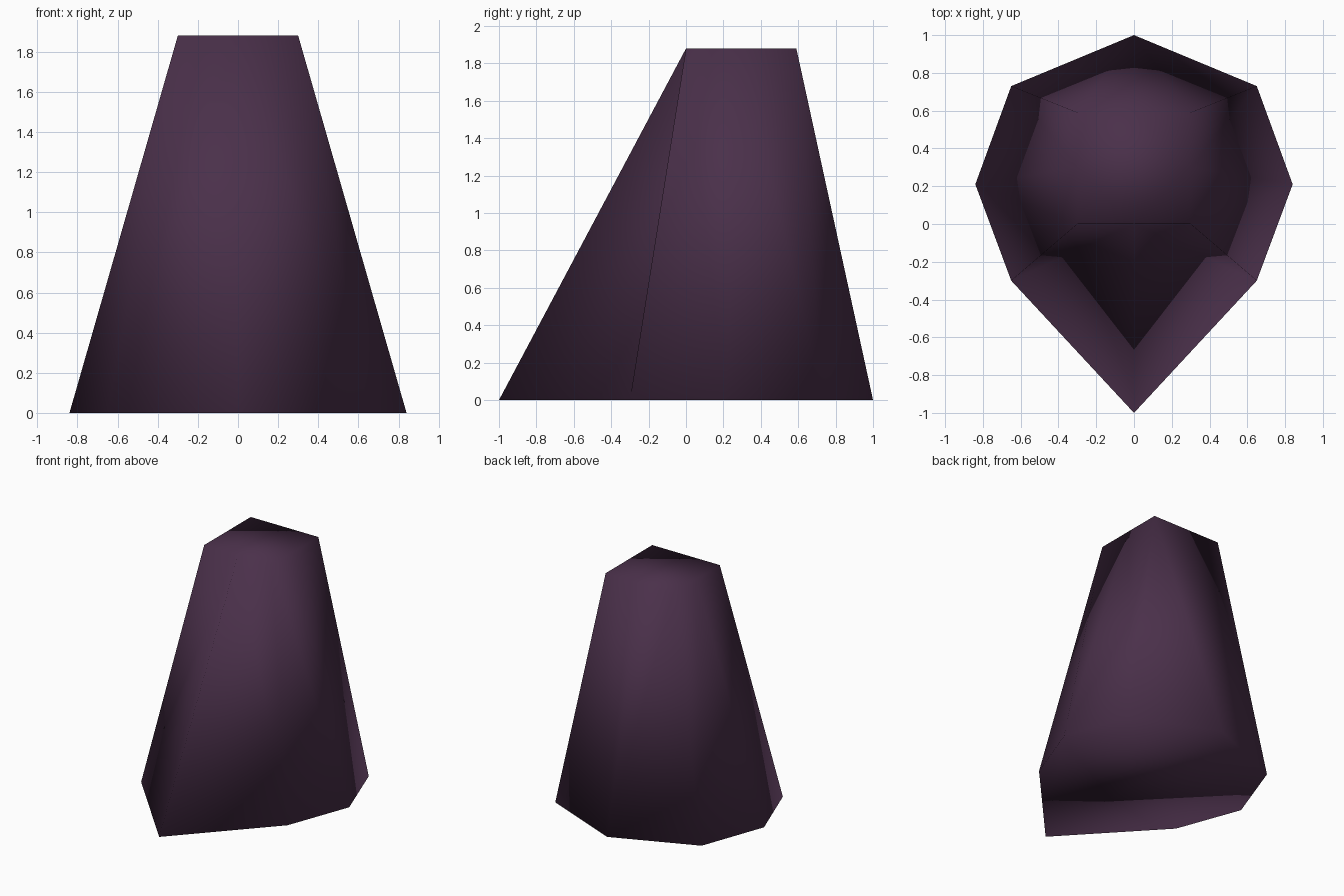
import bpy, bmesh

if "Cube" in bpy.data.objects:
    bpy.data.objects.remove(bpy.data.objects["Cube"])

# Cloak colour
cloth = bpy.data.materials.new("dark plum cloth")
cloth.diffuse_color = (0.0685, 0.0295, 0.0685, 1)
cloth.use_nodes = True
cloth.node_tree.nodes["Principled BSDF"].inputs["Base Color"].default_value = cloth.diffuse_color

HEIGHT = 1.88
# Half outlines (x, y) from front to back, mirrored across x = 0
hem_half = [(0, -1.0), (0.65, -0.30), (0.84, 0.21), (0.65, 0.73), (0, 1.0)]
neck_half = [(0, 0), (0.30, 0), (0.30, 0.30), (0.30, 0.59), (0, 0.59)]


def mirrored_ring(half, z):
    pts = half + [(-x, y) for x, y in reversed(half) if x > 0]
    return [bm.verts.new((x, y, z)) for x, y in pts]


# Cloak body: eight-sided pointed hem folding up to a square neck
bm = bmesh.new()
hem = mirrored_ring(hem_half, 0)
neck = mirrored_ring(neck_half, HEIGHT)
bm.faces.new(list(reversed(hem)))
bm.faces.new(neck)
for i in range(4):
    # each panel folds from its front neck point to its rear hem point, both sides
    for a, b in ((i, i + 1), (-i % 8, -(i + 1) % 8)):
        bm.faces.new((hem[a], hem[b], neck[a]))
        bm.faces.new((neck[a], hem[b], neck[b]))
bmesh.ops.recalc_face_normals(bm, faces=bm.faces)
for f in bm.faces:
    f.smooth = True

mesh = bpy.data.meshes.new("cloak_body")
bm.to_mesh(mesh)
bm.free()
mesh.materials.append(cloth)
cloak = bpy.data.objects.new("cloak_body", mesh)
bpy.context.collection.objects.link(cloak)
